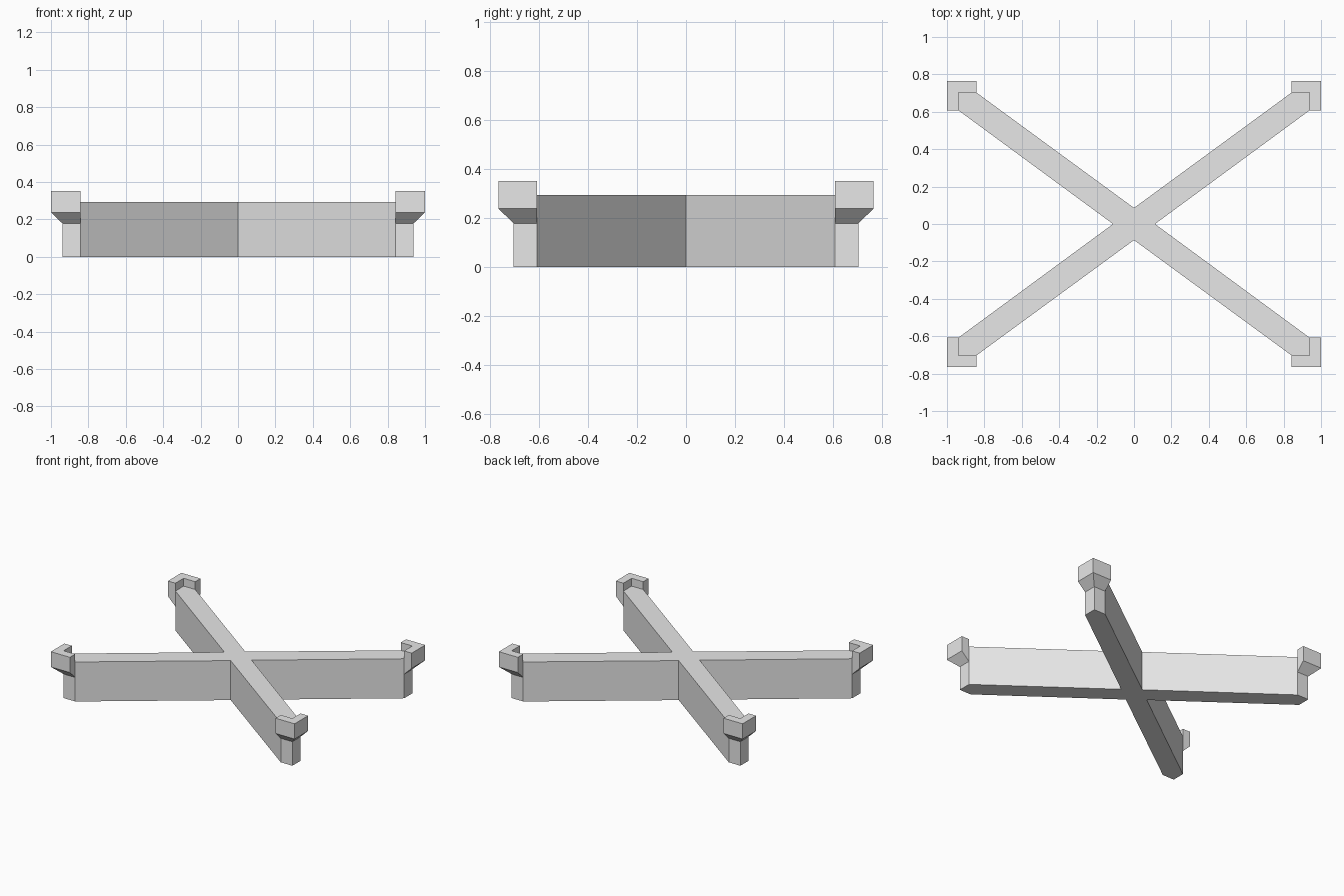
import bpy
import bmesh

cube = bpy.data.objects.get("Cube")
if cube:
    bpy.data.objects.remove(cube, do_unlink=True)

grey = bpy.data.materials.new("plain_grey")
grey.use_nodes = True
colour = (0.8, 0.8, 0.8, 1)
grey.diffuse_color = colour
grey.node_tree.nodes["Principled BSDF"].inputs["Base Color"].default_value = colour

# Shared dimensions: arm tips, where each tip corner begins, and lip overhang
TIP_X, TIP_Y = 0.938, 0.703
CUT_X, CUT_Y = 0.843, 0.607
LIP = 0.062
ARM_TOP = 0.293


def finish(bm, name):
    bmesh.ops.recalc_face_normals(bm, faces=bm.faces)
    mesh = bpy.data.meshes.new(name)
    bm.to_mesh(mesh)
    bm.free()
    mesh.materials.append(grey)
    obj = bpy.data.objects.new(name, mesh)
    bpy.context.collection.objects.link(obj)
    return obj


# Crossed arms: one quadrant outline walked around all four, then extruded
quadrant = [(0.112, 0), (TIP_X, CUT_Y), (TIP_X, TIP_Y), (CUT_X, TIP_Y), (0, 0.086)]
outline = []
for sx, sy in ((1, 1), (-1, 1), (-1, -1), (1, -1)):
    points = quadrant if sx == sy else quadrant[::-1]
    outline += [(sx * x, sy * y) for x, y in points[:-1]]
bm = bmesh.new()
base = bm.faces.new([bm.verts.new((x, y, 0)) for x, y in outline])
top = bmesh.ops.extrude_face_region(bm, geom=[base], use_keep_orig=True)
for item in top["geom"]:
    if isinstance(item, bmesh.types.BMVert):
        item.co.z = ARM_TOP
finish(bm, "crossed_arms")

# Corner lip: chamfered section swept around an arm tip, mirrored to all tips
section = [(0, 0.178), (LIP, 0.238), (LIP, 0.351), (0, 0.351)]
bm = bmesh.new()
rings = [
    [bm.verts.new((CUT_X, TIP_Y + d, z)) for d, z in section],
    [bm.verts.new((TIP_X + d, TIP_Y + d, z)) for d, z in section],
    [bm.verts.new((TIP_X + d, CUT_Y, z)) for d, z in section],
]
for a, b in zip(rings, rings[1:]):
    for i in range(len(section)):
        j = (i + 1) % len(section)
        bm.faces.new((a[i], a[j], b[j], b[i]))
bm.faces.new(rings[0])
bm.faces.new(rings[-1])
lips = finish(bm, "corner_lips")
mirror = lips.modifiers.new("four_corners", 'MIRROR')
mirror.use_axis = (True, True, False)
mirror.use_mirror_merge = False
